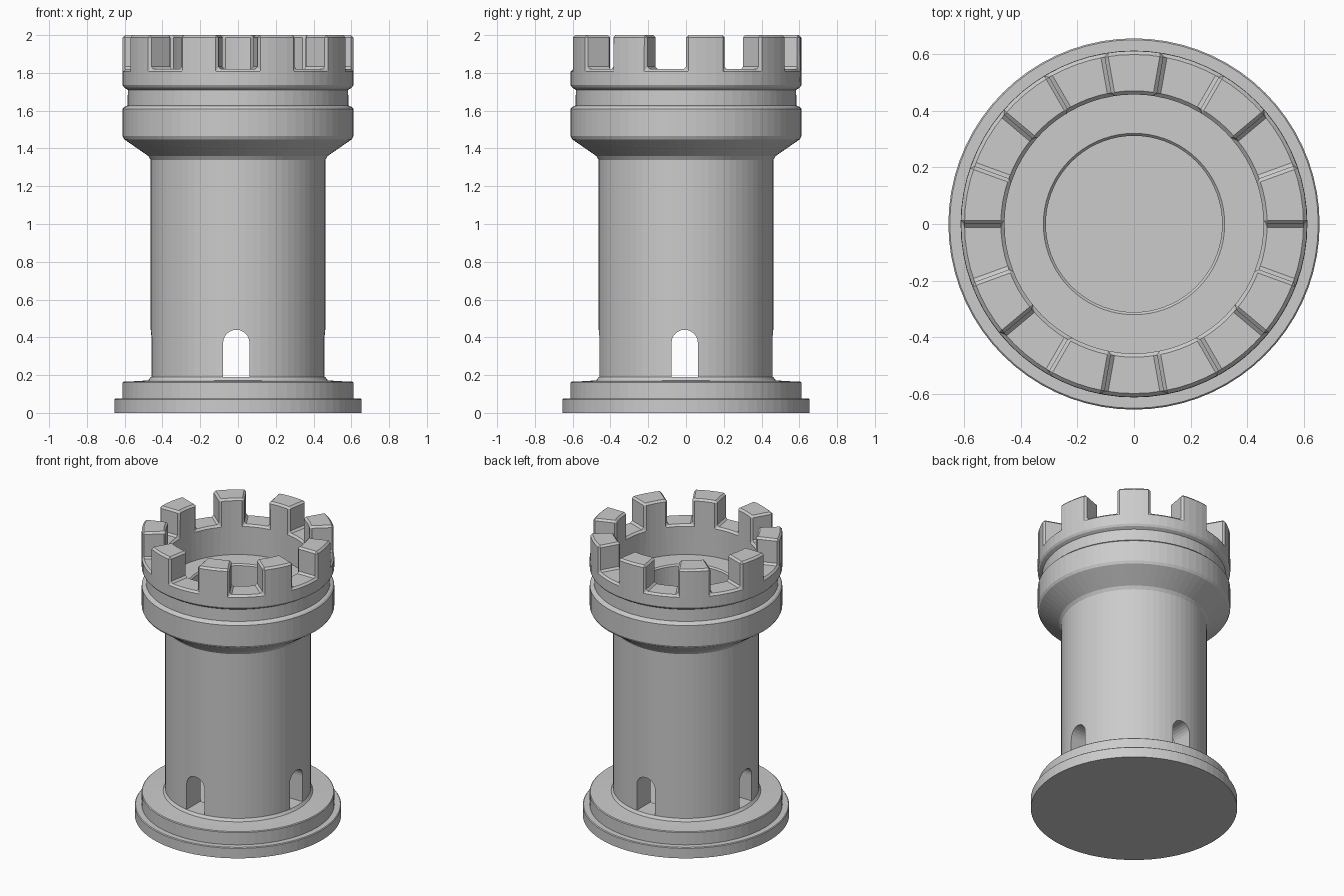
import bpy, bmesh, math
from mathutils import Matrix

cube = bpy.data.objects.get("Cube")
if cube:
    bpy.data.objects.remove(cube, do_unlink=True)

SEGMENTS = 72
CROWN_Z = 1.82
TOP_Z = 2.0

stone = bpy.data.materials.new("grey_stone")
stone.use_nodes = True
grey = (0.6, 0.6, 0.6, 1)
stone.diffuse_color = grey
stone.node_tree.nodes["Principled BSDF"].inputs["Base Color"].default_value = grey


def make_object(name, bm):
    bmesh.ops.recalc_face_normals(bm, faces=bm.faces[:])
    mesh = bpy.data.meshes.new(name)
    bm.to_mesh(mesh)
    bm.free()
    mesh.materials.append(stone)
    obj = bpy.data.objects.new(name, mesh)
    bpy.context.collection.objects.link(obj)
    return obj


def lathe(profile):
    bm = bmesh.new()
    verts = [bm.verts.new((r, 0, z)) for r, z in profile]
    edges = [bm.edges.new(pair) for pair in zip(verts, verts[1:])]
    bmesh.ops.spin(bm, geom=verts + edges, cent=(0, 0, 0), axis=(0, 0, 1),
                   angle=math.tau, steps=SEGMENTS)
    bmesh.ops.remove_doubles(bm, verts=bm.verts[:], dist=0.0005)
    bmesh.ops.recalc_face_normals(bm, faces=bm.faces[:])
    return bm


# Tower: stepped base, shaft, flared head with groove, crown and hollow inside
profile = [
    (0, 0), (0.655, 0), (0.655, 0.07), (0.65, 0.075), (0.612, 0.075),
    (0.612, 0.16), (0.607, 0.165), (0.54, 0.168), (0.475, 0.172), (0.462, 0.19),
    (0.462, 1.34), (0.475, 1.36), (0.602, 1.448), (0.611, 1.465),
    (0.611, 1.61), (0.602, 1.62), (0.585, 1.627), (0.583, 1.71),
    (0.603, 1.722), (0.611, 1.735), (0.611, CROWN_Z), (0.457, CROWN_Z),
    (0.457, 1.61), (0.32, 1.61), (0.311, 1.60), (0.311, 0.185), (0, 0.185),
]
bm = lathe(profile)


def is_merlon(face):
    c = face.calc_center_median()
    angle = math.degrees(math.atan2(c.y, c.x)) % 40
    return abs(c.z - CROWN_Z) < 0.001 and angle < 20


# Nine merlons raised from the crown, every other twenty degrees
lifted = bmesh.ops.extrude_face_region(bm, geom=[f for f in bm.faces if is_merlon(f)])
raised = [v for v in lifted["geom"] if isinstance(v, bmesh.types.BMVert)]
bmesh.ops.translate(bm, verts=raised, vec=(0, 0, TOP_Z - CROWN_Z))
buried = [f for f in bm.faces if is_merlon(f) and abs(f.normal.z) > 0.9]
if buried:
    bmesh.ops.delete(bm, geom=buried, context="FACES")
bmesh.ops.recalc_face_normals(bm, faces=bm.faces[:])

# Chamfer the crown edges
sharp = [e for e in bm.edges
         if min(v.co.z for v in e.verts) > CROWN_Z - 0.001
         and e.calc_face_angle(0) > math.radians(30)]
bmesh.ops.bevel(bm, geom=sharp, offset=0.013, segments=1,
                affect="EDGES", clamp_overlap=True)
tower = make_object("tower", bm)


def cut_doorway(turn):
    # Arched passage running through the tower, used as a cutter
    half, spring, steps = 0.07, 0.37, 12
    outline = [(-half, 0.19), (half, 0.19)]
    outline += [(half * math.cos(math.pi * i / steps),
                 spring + half * math.sin(math.pi * i / steps))
                for i in range(steps + 1)]
    cutter_bm = bmesh.new()
    face = cutter_bm.faces.new([cutter_bm.verts.new((x, -0.8, z)) for x, z in outline])
    ext = bmesh.ops.extrude_face_region(cutter_bm, geom=[face])
    far = [v for v in ext["geom"] if isinstance(v, bmesh.types.BMVert)]
    bmesh.ops.translate(cutter_bm, verts=far, vec=(0, 1.6, 0))
    cutter_bm.transform(Matrix.Translation((-0.009, -0.007, 0))
                        @ Matrix.Rotation(turn, 4, "Z"))
    cutter = make_object("doorway_cutter", cutter_bm)
    cutter.hide_render = True
    mod = tower.modifiers.new("doorway", "BOOLEAN")
    mod.operation = "DIFFERENCE"
    mod.solver = "EXACT"
    mod.object = cutter
    bpy.context.view_layer.objects.active = tower
    bpy.ops.object.modifier_apply(modifier=mod.name)
    bpy.data.objects.remove(cutter, do_unlink=True)


for turn in (0, math.pi / 2):
    cut_doorway(turn)
